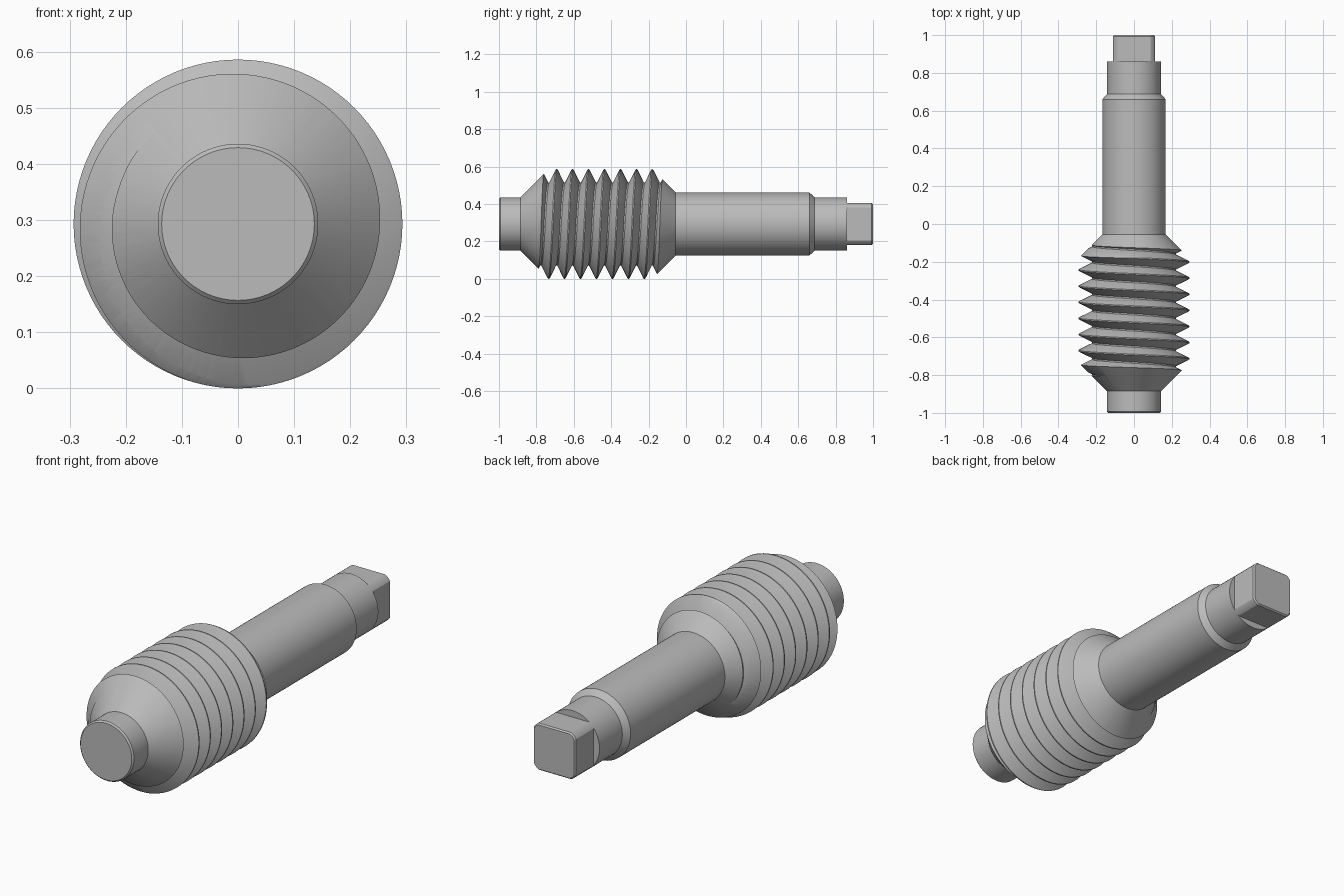
import bpy, bmesh
from math import sin, cos, pi

if "Cube" in bpy.data.objects:
    bpy.data.objects.remove(bpy.data.objects["Cube"])

AXIS_Z = 0.293       # height of the shaft axis
SEG = 96             # segments around the axis
PITCH = 0.0853       # thread advance per turn

steel = bpy.data.materials.new("grey_steel")
steel.use_nodes = True
grey = (0.5, 0.5, 0.5, 1)
steel.diffuse_color = grey
steel.node_tree.nodes["Principled BSDF"].inputs["Base Color"].default_value = grey


def make_object(name, bm):
    bmesh.ops.recalc_face_normals(bm, faces=bm.faces)
    mesh = bpy.data.meshes.new(name)
    bm.to_mesh(mesh)
    bm.free()
    mesh.materials.append(steel)
    obj = bpy.data.objects.new(name, mesh)
    bpy.context.collection.objects.link(obj)
    return obj


def smooth(obj):
    bpy.ops.object.select_all(action="DESELECT")
    obj.select_set(True)
    bpy.context.view_layer.objects.active = obj
    bpy.ops.object.shade_smooth_by_angle(angle=0.45)


def revolve(name, profile, half_width=1.0):
    """Turn (y, radius) points around the axis; half_width mills four flats."""
    bm = bmesh.new()
    rings = []
    for y, r in profile:
        flat = half_width - (profile[0][1] - r)
        ring = []
        for i in range(SEG):
            a = 2 * pi * i / SEG
            x = max(-flat, min(flat, r * cos(a)))
            z = max(-flat, min(flat, r * sin(a)))
            ring.append(bm.verts.new((x, y, AXIS_Z + z)))
        rings.append(ring)
    for lower, upper in zip(rings, rings[1:]):
        for i in range(SEG):
            j = (i + 1) % SEG
            bm.faces.new((lower[i], lower[j], upper[j], upper[i]))
    bm.faces.new(rings[0])
    bm.faces.new(rings[-1])
    return make_object(name, bm)


def thread_solid(name, first_turn, turns):
    """Sweep one thread tooth along a helix and close both ends."""
    half = PITCH / 2
    tooth = [(-half, 0.222), (-0.039, 0.222), (-0.007, 0.287), (-0.003, 0.293),
             (0.003, 0.293), (0.007, 0.287), (0.039, 0.222), (half, 0.222)]
    bm = bmesh.new()
    rows = []
    for i in range(turns * SEG + 1):
        a = 2 * pi * i / SEG
        mid = -0.713 + PITCH * (first_turn + i / SEG)
        rows.append([bm.verts.new((r * cos(a), mid + t, AXIS_Z + r * sin(a)))
                     for t, r in tooth])
    for a, b in zip(rows, rows[1:]):
        for j in range(len(tooth) - 1):
            bm.faces.new((a[j], a[j + 1], b[j + 1], b[j]))
    bmesh.ops.remove_doubles(bm, verts=bm.verts, dist=0.0001)
    # Fan each open end to a point on the axis
    rim = [e for e in bm.edges if e.is_boundary]
    middle = -0.713 + PITCH * (first_turn + turns / 2)
    for side in (-1, 1):
        edges = [e for e in rim if (e.verts[0].co.y - middle) * side > 0]
        y = sum(e.verts[0].co.y for e in edges) / len(edges)
        hub = bm.verts.new((0, y, AXIS_Z))
        for e in edges:
            bm.faces.new((e.verts[0], e.verts[1], hub))
    return make_object(name, bm)


# Worm body: a blank with conical ends, cut by the left-hand thread
worm = revolve("worm_thread", [(-0.885, 0.143), (-0.728, 0.30),
                               (-0.187, 0.30), (-0.055, 0.168)])
helper = thread_solid("thread_helper", -4, 14)
helper.hide_render = True
cut = worm.modifiers.new("thread", "BOOLEAN")
cut.operation = "INTERSECT"
cut.solver = "EXACT"
cut.object = helper
graph = bpy.context.evaluated_depsgraph_get()
worm.data = bpy.data.meshes.new_from_object(worm.evaluated_get(graph))
worm.modifiers.clear()
bpy.data.objects.remove(helper)

# Front journal with a small chamfer
journal = revolve("front_journal", [(-1, 0.136), (-0.993, 0.143), (-0.85, 0.143)])

# Main shaft stepping down to the rear journal
shaft = revolve("shaft", [(-0.08, 0.168), (0.66, 0.168), (0.687, 0.143), (0.86, 0.143)])

# Square drive end with rounded corners
drive = revolve("square_drive", [(0.85, 0.143), (0.993, 0.143), (1, 0.137)], 0.112)

for part in (worm, journal, shaft, drive):
    smooth(part)
